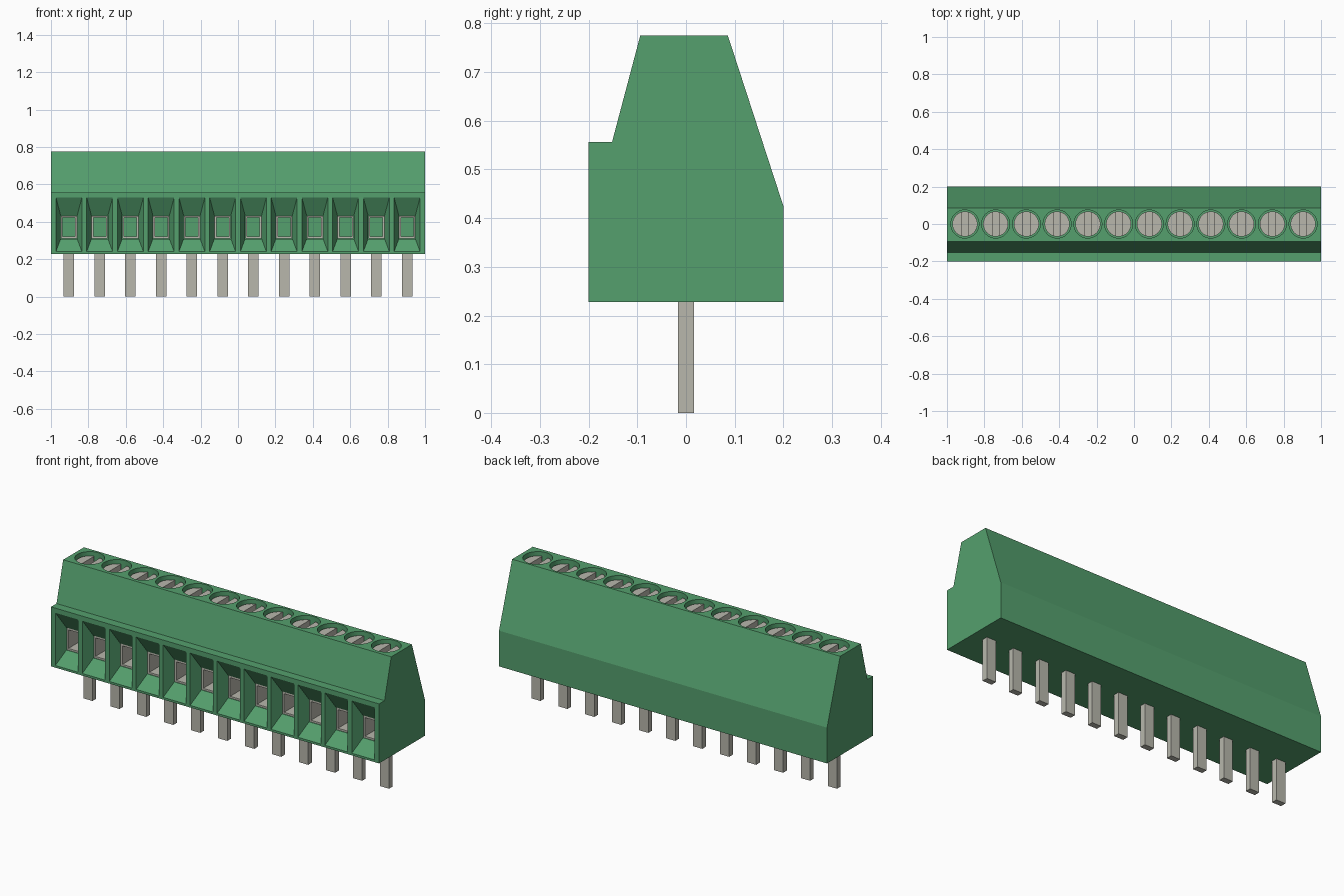
import bpy, bmesh, math

cube = bpy.data.objects.get("Cube")
if cube:
    bpy.data.objects.remove(cube, do_unlink=True)

COUNT = 12
XS = [-0.904 + i * 1.808 / (COUNT - 1) for i in range(COUNT)]


def material(name, rgb, rough):
    m = bpy.data.materials.new(name)
    m.use_nodes = True
    m.diffuse_color = (*rgb, 1)
    bsdf = next(n for n in m.node_tree.nodes if n.type == 'BSDF_PRINCIPLED')
    bsdf.inputs["Base Color"].default_value = (*rgb, 1)
    bsdf.inputs["Roughness"].default_value = rough
    return m


green = material("terminal green", (0.09, 0.35, 0.155), 0.6)
metal = material("pale metal", (0.48, 0.475, 0.415), 0.5)


def finish(bm, name, mat):
    bmesh.ops.recalc_face_normals(bm, faces=bm.faces)
    me = bpy.data.meshes.new(name)
    bm.to_mesh(me)
    bm.free()
    me.materials.append(mat)
    ob = bpy.data.objects.new(name, me)
    bpy.context.collection.objects.link(ob)
    return ob


def loft(bm, rings, closed=False):
    """Skin matching rings of points, capping the ends or joining them."""
    loops = [[bm.verts.new(p) for p in ring] for ring in rings]
    n = len(loops[0])
    pairs = list(zip(loops, loops[1:]))
    if closed:
        pairs.append((loops[-1], loops[0]))
    else:
        bm.faces.new(loops[0])
        bm.faces.new(loops[-1])
    for a, b in pairs:
        for i in range(n):
            j = (i + 1) % n
            bm.faces.new((a[i], a[j], b[j], b[i]))


def rect_xz(x, y, z, w, h):
    return [(x + sx * w / 2, y, z + sz * h / 2)
            for sx, sz in ((-1, -1), (1, -1), (1, 1), (-1, 1))]


def rect_xy(x, z, w, d):
    return [(x + sx * w / 2, sy * d / 2, z)
            for sx, sy in ((-1, -1), (1, -1), (1, 1), (-1, 1))]


def circle(x, z, r, n=32):
    return [(x + r * math.cos(2 * math.pi * i / n),
             r * math.sin(2 * math.pi * i / n), z) for i in range(n)]


# Housing: side profile extruded along x
PROFILE = [(-0.2, 0.228), (0.2, 0.228), (0.2, 0.425), (0.086, 0.775),
           (-0.094, 0.775), (-0.152, 0.556), (-0.2, 0.556)]
bm = bmesh.new()
loft(bm, [[(x, y, z) for y, z in PROFILE] for x in (-1, 1)])
housing = finish(bm, "housing", green)

# Cutter: flared wire entries and screw wells
bm = bmesh.new()
for x in XS:
    loft(bm, [rect_xz(x, -0.25, 0.385, 0.139, 0.29),
              rect_xz(x, -0.20, 0.385, 0.139, 0.29),
              rect_xz(x, -0.14, 0.371, 0.088, 0.124),
              rect_xz(x, 0.07, 0.371, 0.088, 0.124)])
    loft(bm, [circle(x, 0.70, 0.075), circle(x, 0.82, 0.075)])
cutter = finish(bm, "housing_cutter", green)
cutter.hide_render = True

mod = housing.modifiers.new("entries", 'BOOLEAN')
mod.object = cutter
mod.operation = 'DIFFERENCE'
mod.solver = 'EXACT'
deps = bpy.context.evaluated_depsgraph_get()
cut_mesh = bpy.data.meshes.new_from_object(housing.evaluated_get(deps))
housing.modifiers.clear()
housing.data = cut_mesh
bpy.data.objects.remove(cutter, do_unlink=True)

SCREW_R, SLOT, SCREW_TOP, SLOT_FLOOR = 0.067, 0.036, 0.755, 0.718
for i, x in enumerate(XS, 1):
    # Solder pin
    bm = bmesh.new()
    loft(bm, [rect_xy(x, z, 0.056, 0.032) for z in (0, 0.24)])
    finish(bm, f"pin_{i}", metal)

    # Square wire clamp: hollow tube behind the entry
    bm = bmesh.new()
    loft(bm, [rect_xz(x, -0.138, 0.371, 0.086, 0.122),
              rect_xz(x, -0.138, 0.371, 0.066, 0.102),
              rect_xz(x, 0.069, 0.371, 0.066, 0.102),
              rect_xz(x, 0.069, 0.371, 0.086, 0.122)], closed=True)
    finish(bm, f"wire_clamp_{i}", metal)

    # Slotted screw: a disc carrying two raised half heads
    bm = bmesh.new()
    loft(bm, [circle(x, 0.695, SCREW_R), circle(x, SLOT_FLOOR, SCREW_R)])
    a = math.acos(SLOT / 2 / SCREW_R)
    for side in (-1, 1):
        arc = [-a + 2 * a * k / 14 for k in range(15)]
        loft(bm, [[(x + side * SCREW_R * math.cos(t), SCREW_R * math.sin(t), z)
                   for t in arc] for z in (SLOT_FLOOR, SCREW_TOP)])
    finish(bm, f"screw_{i}", metal)

# Smooth the round walls, keep the edges sharp
bpy.ops.object.select_all(action='DESELECT')
for ob in bpy.context.collection.objects:
    if ob.name.startswith(("screw", "housing")):
        ob.select_set(True)
bpy.context.view_layer.objects.active = housing
bpy.ops.object.shade_smooth_by_angle(angle=math.radians(15))
